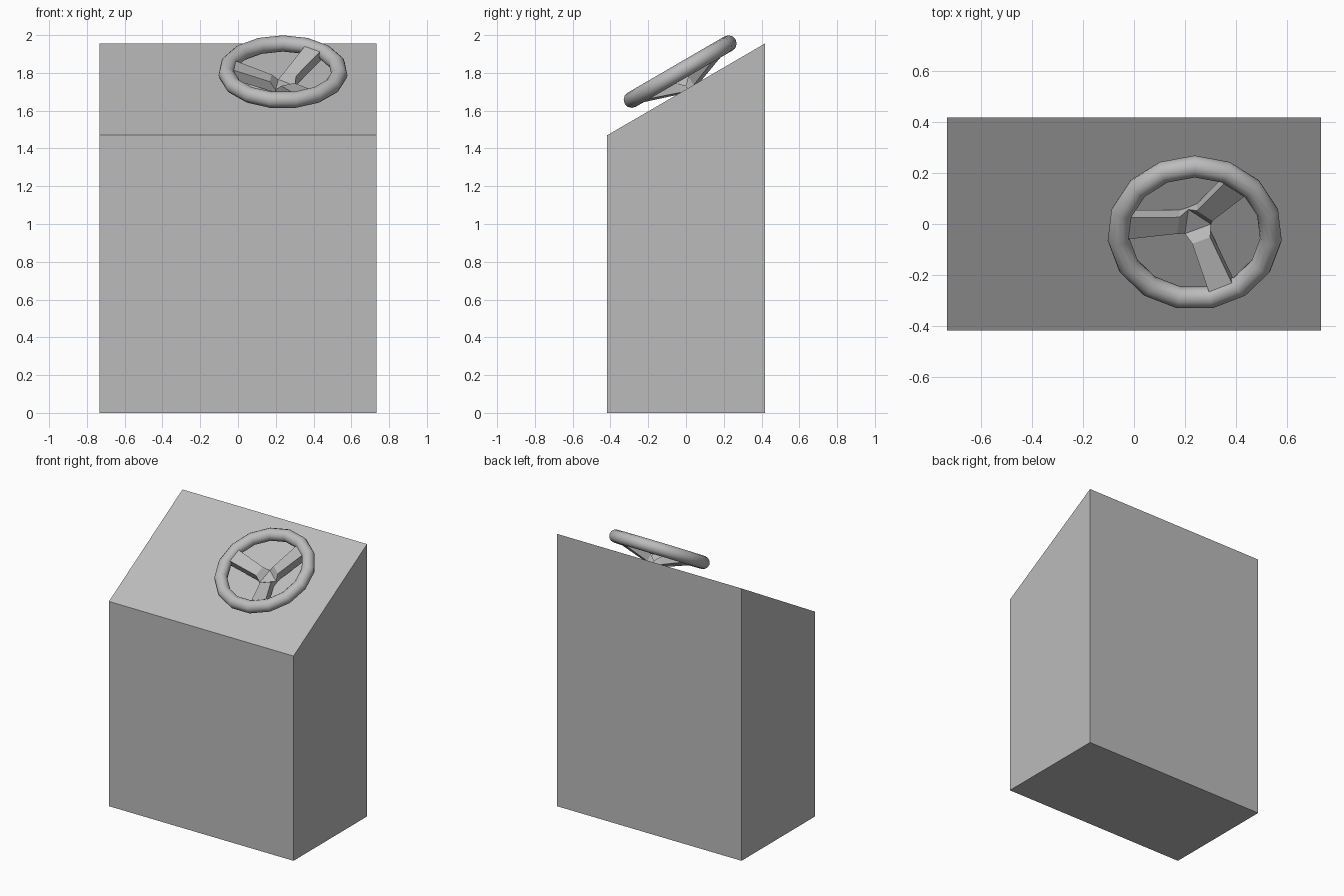
import bpy, bmesh, math
from mathutils import Matrix, Vector

if "Cube" in bpy.data.objects:
    bpy.data.objects.remove(bpy.data.objects["Cube"])

grey = bpy.data.materials.new("plain grey")
grey.use_nodes = True
colour = (0.5, 0.5, 0.5, 1)
grey.diffuse_color = colour
grey.node_tree.nodes["Principled BSDF"].inputs["Base Color"].default_value = colour


def add_object(name, bm, matrix=Matrix()):
    bmesh.ops.recalc_face_normals(bm, faces=bm.faces)
    mesh = bpy.data.meshes.new(name)
    bm.to_mesh(mesh)
    bm.free()
    mesh.materials.append(grey)
    obj = bpy.data.objects.new(name, mesh)
    obj.matrix_world = matrix
    bpy.context.collection.objects.link(obj)
    return obj


# Console: box whose rear top edge is raised
HALF_X, HALF_Y, FRONT_Z, BACK_Z = 0.733, 0.417, 1.47, 1.955
bm = bmesh.new()
bmesh.ops.create_cube(bm, size=2)
for v in bm.verts:
    top = BACK_Z if v.co.y > 0 else FRONT_Z
    v.co = (v.co.x * HALF_X, v.co.y * HALF_Y, top if v.co.z > 0 else 0)
add_object("console", bm)

# Wheel frame, parallel to the sloping top
slope = math.atan2(BACK_Z - FRONT_Z, 2 * HALF_Y)
wheel = Matrix.Translation((0.238, -0.034, 1.805)) @ Matrix.Rotation(slope, 4, "X")

# Rim
bpy.ops.mesh.primitive_torus_add(major_segments=15, minor_segments=12,
                                 major_radius=0.3, minor_radius=0.043)
rim = bpy.context.object
rim.name = "wheel_rim"
rim.matrix_world = wheel @ Matrix.Rotation(math.pi / 2, 4, "Z")
rim.data.materials.append(grey)
bpy.ops.object.shade_smooth_by_angle(angle=math.radians(40))

# Spokes: sections of radius, half width, top height, bottom height
SECTIONS = [(0.032, 0.055, -0.08, -0.112),
            (0.065, 0.038, -0.042, -0.098),
            (0.27, 0.05, 0.025, -0.035)]


def add_spoke(name, angle):
    bm = bmesh.new()
    rings = [[bm.verts.new(p) for p in ((r, -w, low), (r, w, low), (r, w, high), (r, -w, high))]
             for r, w, high, low in SECTIONS]
    for a, b in zip(rings, rings[1:]):
        for i in range(4):
            j = (i + 1) % 4
            bm.faces.new((a[i], a[j], b[j], b[i]))
    bm.faces.new(rings[0])
    bm.faces.new(rings[-1])
    add_object(name, bm, wheel @ Matrix.Rotation(math.radians(angle), 4, "Z"))


for name, angle in (("left_spoke", 53), ("right_spoke", 173), ("front_spoke", 293)):
    add_spoke(name, angle)

# Triangular hub joining the spokes
bm = bmesh.new()
bmesh.ops.create_cone(bm, cap_ends=True, segments=3, radius1=0.064, radius2=0.064, depth=0.032)
corner = next(v.co for v in bm.verts)
turn = math.radians(113) - math.atan2(corner.y, corner.x)
add_object("hub", bm, wheel @ Matrix.Translation((0, 0, -0.096)) @ Matrix.Rotation(turn, 4, "Z"))
